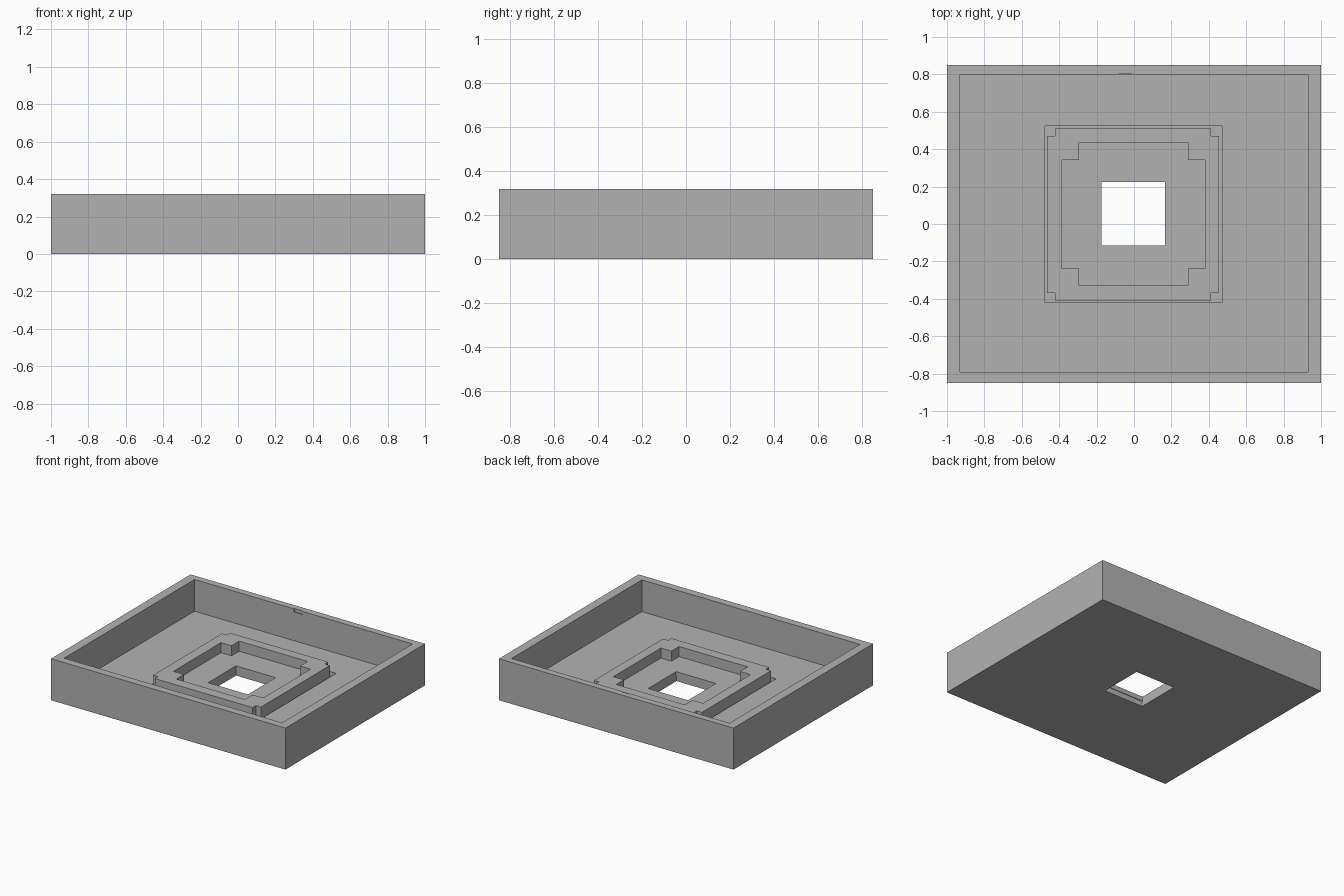
import bpy
import bmesh

cube = bpy.data.objects.get("Cube")
if cube:
    bpy.data.objects.remove(cube, do_unlink=True)

grey = bpy.data.materials.new("plain_grey")
grey.use_nodes = True
grey.diffuse_color = (0.45, 0.45, 0.45, 1)
grey.node_tree.nodes["Principled BSDF"].inputs["Base Color"].default_value = (0.45, 0.45, 0.45, 1)


def rect(x0, x1, y0, y1):
    return [(x0, y0), (x1, y0), (x1, y1), (x0, y1)]


def notched(x0, x1, y0, y1, nx, ny):
    """Rectangle outline with a square step taken out of each corner."""
    a, b, c, d = x0 + nx, x1 - nx, y0 + ny, y1 - ny
    return [(a, y0), (b, y0), (b, c), (x1, c), (x1, d), (b, d),
            (b, y1), (a, y1), (a, d), (x0, d), (x0, c), (a, c)]


def prism(name, outline, z0, z1):
    """Extrude a flat outline from z0 up to z1."""
    bm = bmesh.new()
    base = bm.faces.new([bm.verts.new((x, y, z0)) for x, y in outline])
    top = bmesh.ops.extrude_face_region(bm, geom=[base])["geom"]
    verts = [v for v in top if isinstance(v, bmesh.types.BMVert)]
    bmesh.ops.translate(bm, verts=verts, vec=(0, 0, z1 - z0))
    bmesh.ops.recalc_face_normals(bm, faces=bm.faces)
    mesh = bpy.data.meshes.new(name)
    bm.to_mesh(mesh)
    bm.free()
    mesh.materials.append(grey)
    obj = bpy.data.objects.new(name, mesh)
    bpy.context.collection.objects.link(obj)
    return obj


def cut(target, outline, z0, z1):
    """Subtract a prism from the target and discard the cutter."""
    cutter = prism("cutter", outline, z0, z1)
    cutter.hide_render = True
    mod = target.modifiers.new("cut", "BOOLEAN")
    mod.operation = "DIFFERENCE"
    mod.solver = "EXACT"
    mod.object = cutter
    bpy.context.view_layer.objects.active = target
    bpy.ops.object.modifier_apply(modifier=mod.name)
    bpy.data.objects.remove(cutter, do_unlink=True)


HEIGHT, FLOOR, POCKET, RING = 0.32, 0.075, 0.04, 0.153

# Open tray with a shallow square pocket and a central opening
tray = prism("tray", rect(-1, 1, -0.85, 0.85), 0, HEIGHT)
cut(tray, rect(-0.93, 0.93, -0.79, 0.798), FLOOR, 1)
cut(tray, rect(-0.475, 0.47, -0.42, 0.525), POCKET, 0.2)
cut(tray, rect(-0.175, 0.165, -0.12, 0.225), -0.1, 0.2)

# Tiny latch recess in the back wall
cut(tray, rect(-0.08, -0.01, 0.75, 0.805), 0.295, 0.5)

# Raised frame seated in the pocket, with a stepped recess
frame = prism("insert_frame", notched(-0.465, 0.455, -0.41, 0.51, 0.043, 0.04), POCKET, RING)
cut(frame, notched(-0.385, 0.38, -0.33, 0.435, 0.09, 0.093), FLOOR, 0.3)
cut(frame, rect(-0.175, 0.165, -0.115, 0.225), -0.1, 0.3)
